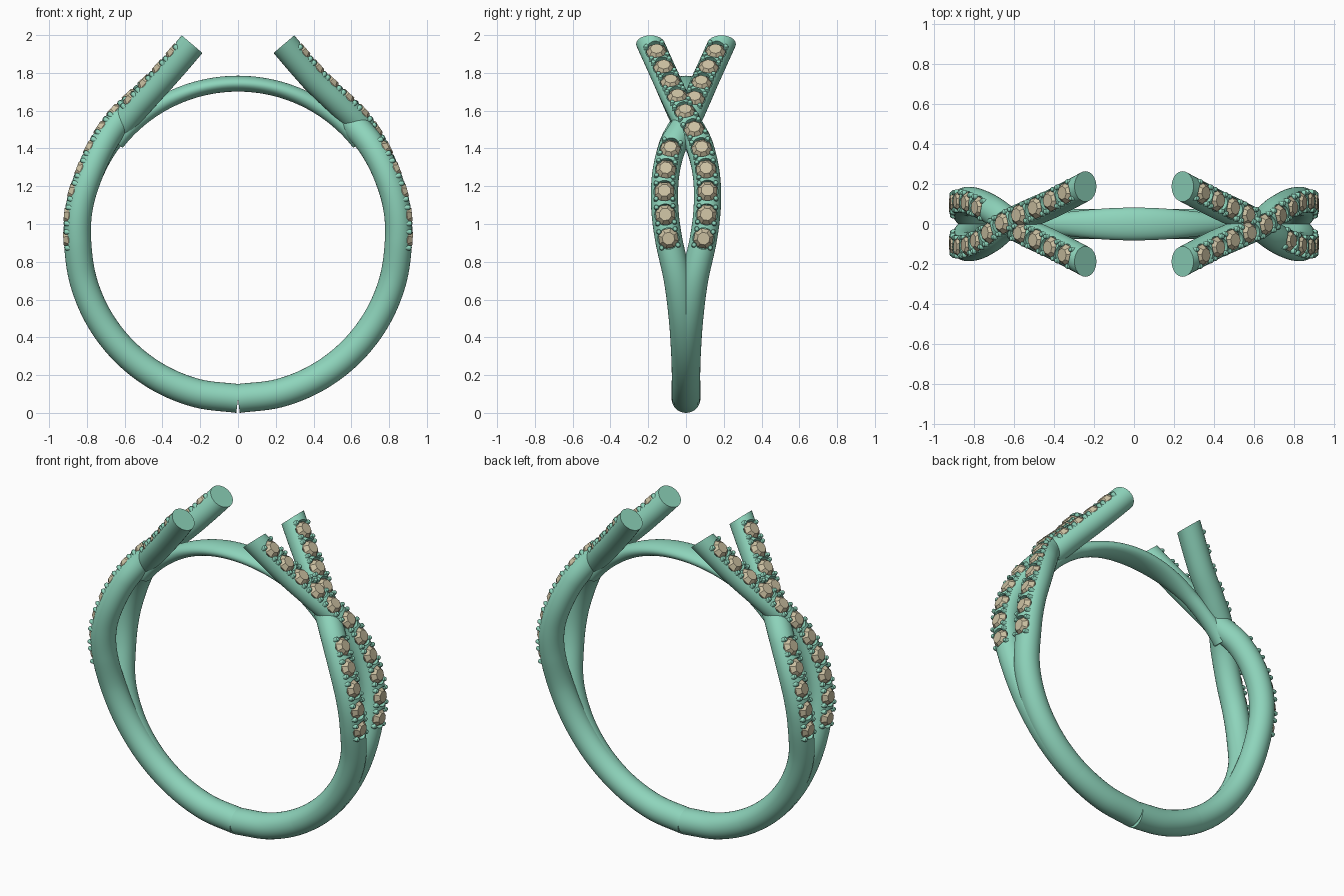
import bpy, bmesh, math
from mathutils import Vector, Matrix

if "Cube" in bpy.data.objects:
    bpy.data.objects.remove(bpy.data.objects["Cube"])

CZ, R = 0.926, 0.85          # ring centre height and centreline radius
Y = Vector((0, 1, 0))


def material(name, col):
    m = bpy.data.materials.new(name)
    m.diffuse_color = (*col, 1)
    m.use_nodes = True
    m.node_tree.nodes["Principled BSDF"].inputs["Base Color"].default_value = m.diffuse_color
    return m


METAL = material("metal", (0.27, 0.66, 0.50))
STONE = material("stone", (0.60, 0.53, 0.36))


def finish(bm, name, mat):
    bmesh.ops.recalc_face_normals(bm, faces=bm.faces)
    me = bpy.data.meshes.new(name)
    bm.to_mesh(me)
    bm.free()
    me.materials.append(mat)
    ob = bpy.data.objects.new(name, me)
    bpy.context.collection.objects.link(ob)
    return ob


def activate(ob):
    bpy.ops.object.select_all(action='DESELECT')
    ob.select_set(True)
    bpy.context.view_layer.objects.active = ob


def smooth(ob):
    activate(ob)
    bpy.ops.object.shade_smooth_by_angle(angle=math.radians(35))


def skin(bm, rings):
    """Join rings of points into a closed tube."""
    loops = [[bm.verts.new(p) for p in ring] for ring in rings]
    n = len(loops[0])
    for a, b in zip(loops, loops[1:]):
        for i in range(n):
            bm.faces.new((a[i], a[(i + 1) % n], b[(i + 1) % n], b[i]))
    bm.faces.new(loops[0])
    bm.faces.new(loops[-1])


def ellipse(c, n, a, b, sides=32):
    return [c + n * a * math.cos(t) + Y * b * math.sin(t)
            for t in (2 * math.pi * i / sides for i in range(sides))]


def lathe(bm, frame, profile, sides):
    """Turn (radius, height) pairs about the frame's z axis."""
    skin(bm, [[frame @ Vector((r * math.cos(t), r * math.sin(t), h))
               for t in (2 * math.pi * (i + 0.5) / sides for i in range(sides))]
              for r, h in profile])


def catmull(p, steps=10):
    p = [2 * p[0] - p[1]] + p + [2 * p[-1] - p[-2]]
    out = []
    for a, b, c, d in zip(p, p[1:], p[2:], p[3:]):
        for k in range(steps):
            t = k / steps
            out.append(0.5 * (2 * b + (c - a) * t + (2 * a - 5 * b + 4 * c - d) * t * t
                              + (3 * b - a - 3 * c + d) * t ** 3))
    return out + [p[-2]]


def strand_path(side, lift):
    """Half band from the bottom, splitting, crossing and flaring at the top."""
    pts = []
    for deg, y in ((0, 0), (15, 0), (30, 0), (45, .005), (60, .018), (75, .045), (90, .093)):
        a = math.radians(deg)
        pts.append(Vector((R * math.sin(a), y * side, CZ - R * math.cos(a))))
    for x, y, z in ((.838, .113, 1.1), (.787, .107, 1.265), (.715, .07, 1.415),
                    (.628, .005, 1.535), (.53, -.047, 1.64), (.42, -.097, 1.75),
                    (.33, -.142, 1.85), (.243, -.188, 1.952)):
        k = lift * math.exp(-((z - 1.535) / .13) ** 2)
        pts.append(Vector((x + .7 * k, y * side, z + .7 * k)))
    return catmull(pts)


def frames(path):
    """Tangent and outward normal for every path point."""
    out = []
    for i, p in enumerate(path):
        t = path[min(i + 1, len(path) - 1)] - path[max(i - 1, 0)]
        flat = Vector((t.x, 0, t.z)).normalized()
        out.append((p, t.normalized(), Vector((flat.z, 0, -flat.x)),
                    t.length / math.hypot(t.x, t.z)))
    return out


def gem_frames(fr, skip, count=11):
    """Evenly spaced settings from mid height to just short of the tip."""
    start = 60
    dist = [0]
    for a, b in zip(fr[start:], fr[start + 1:]):
        dist.append(dist[-1] + (b[0] - a[0]).length)
    res = []
    for g in range(count):
        if g in skip:
            continue
        s = g * (dist[-1] - 0.1) / (count - 1)
        i = max(j for j in range(len(dist) - 1) if dist[j] <= s)
        f = (s - dist[i]) / (dist[i + 1] - dist[i])
        a, b = fr[start + i], fr[start + i + 1]
        c, t, n = a[0].lerp(b[0], f), a[1].lerp(b[1], f).normalized(), a[2].lerp(b[2], f)
        n = (n - t * n.dot(t)).normalized()
        m = Matrix((t, n.cross(t), n)).transposed().to_4x4()
        m.translation = c
        res.append(m)
    return res


def cut(ob, cutter):
    activate(ob)
    mod = ob.modifiers.new("bore", 'BOOLEAN')
    mod.operation, mod.solver, mod.object = 'DIFFERENCE', 'EXACT', cutter
    bpy.ops.object.modifier_apply(modifier=mod.name)


def build_side(label, spin):
    cutters = []
    for name, side, lift, skip in (("over", 1, .010, ()), ("under", -1, -.015, (5, 6))):
        # strand tube
        fr = frames([p for p in strand_path(side, lift)])
        bm = bmesh.new()
        rings = []
        for i, (c, t, n, k) in enumerate(fr):
            r = .0765 - .0045 * min(1, i / 60)
            rings.append(ellipse(c, n, r, r * k))
        skin(bm, rings)
        bm.transform(spin)
        strand = finish(bm, f"strand_{name}_{label}", METAL)
        # gems, prongs and seat bores
        gems, prongs, bores = bmesh.new(), bmesh.new(), bmesh.new()
        for m in gem_frames(fr, skip):
            m = spin @ m
            lathe(gems, m, ((.036, .02), (.055, .044), (.055, .049), (.034, .075)), 8)
            lathe(bores, m, ((.0565, .027), (.0565, .12)), 24)
            for sx in (-1, 1):
                for sy in (-1, 1):
                    q = m @ Matrix.Translation((sx * .043, sy * .044, 0))
                    lathe(prongs, q, ((.014, .02), (.014, .060), (.011, .068), (.005, .072)), 10)
        finish(gems, f"gems_{name}_{label}", STONE)
        smooth(finish(prongs, f"prongs_{name}_{label}", METAL))
        bore = finish(bores, f"cutter_{name}_{label}", METAL)
        cutters.append(bore)
        for c in cutters:
            cut(strand, c)
        smooth(strand)
    for c in cutters:
        bpy.data.objects.remove(c)


build_side("right", Matrix.Identity(4))
build_side("left", Matrix.Rotation(math.pi, 4, 'Z'))

# thin bridge closing the finger hole at the top
bm = bmesh.new()
rings = []
for i in range(53):
    u = math.radians(-52 + 2 * i)
    n = Vector((math.sin(u), 0, math.cos(u)))
    width = .05 + .032 * (math.cos(3 * u) if abs(u) < math.pi / 6 else 0)
    rings.append(ellipse(Vector((0, 0, CZ)) + n * .817, n, .042, width))
skin(bm, rings)
smooth(finish(bm, "bridge", METAL))
